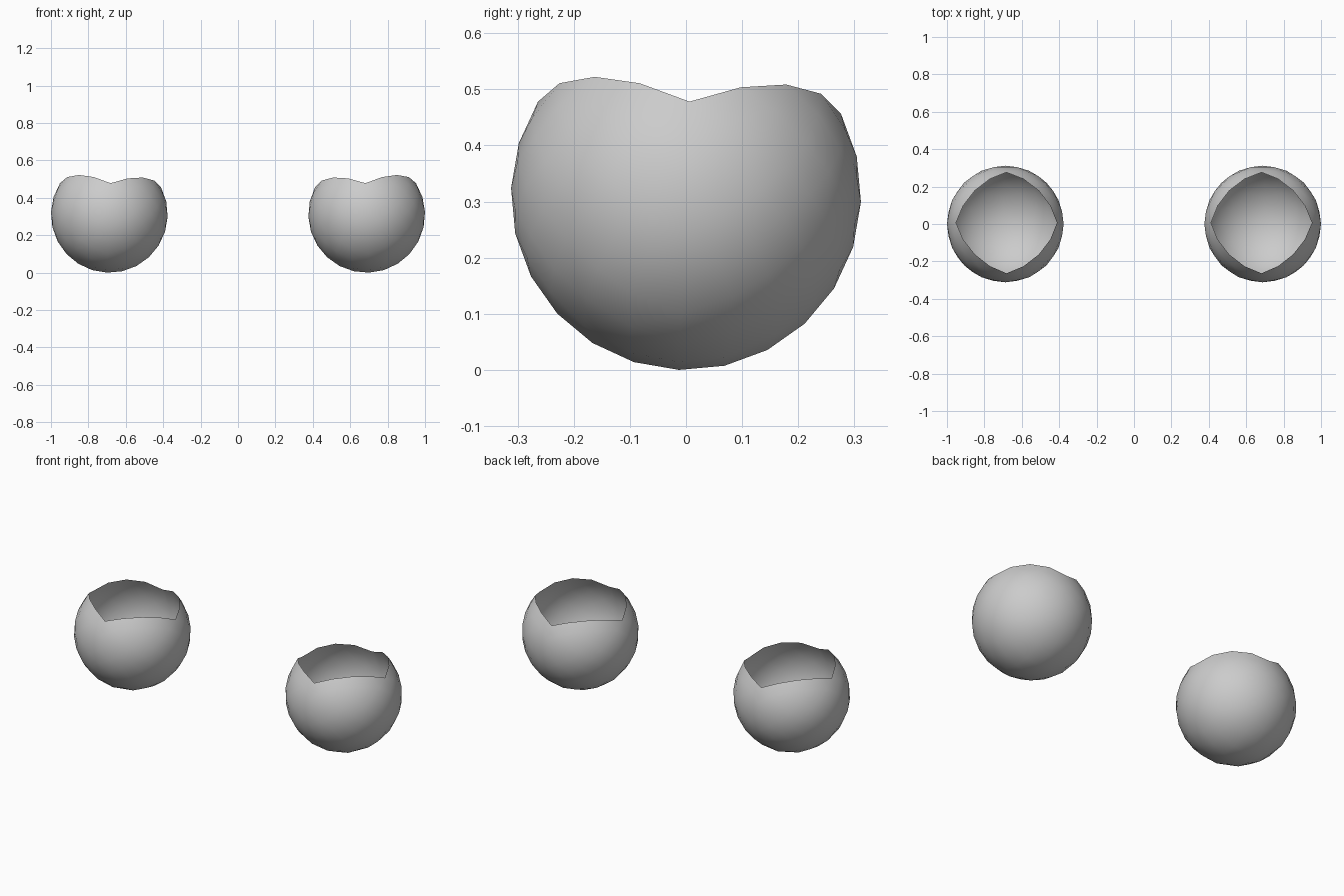
import bpy
import bmesh
from math import radians, sin, cos
from mathutils import Vector, Euler

if "Cube" in bpy.data.objects:
    bpy.data.objects.remove(bpy.data.objects["Cube"])

R = 0.312            # ball radius
CX = 1.0 - R         # distance of each ball from the centre
TILT = radians(2.3)  # openings lean slightly inwards and back


def ring_point(polar, azimuth):
    p, a = radians(polar), radians(azimuth)
    return Vector((sin(p) * cos(a), sin(p) * sin(a), cos(p)))


def open_bowl(name, side):
    """Faceted ball without its four-cornered top panel."""
    bm = bmesh.new()
    top = [bm.verts.new(ring_point(60, 90 * i)) for i in range(4)]
    low = [bm.verts.new(ring_point(120, 90 * i)) for i in range(4)]
    base = bm.verts.new((0, 0, -1))

    # side panels fan out from a middle point, bottom panel from the base
    for i in range(4):
        j = (i + 1) % 4
        mid = bm.verts.new(ring_point(90, 90 * i + 45))
        loop = [low[i], low[j], top[j], top[i]]
        for k in range(4):
            bm.faces.new((loop[k], loop[(k + 1) % 4], mid))
        bm.faces.new((low[j], low[i], base))

    # split every triangle twice and push the points out to the sphere
    for _ in range(2):
        bmesh.ops.subdivide_edges(bm, edges=bm.edges[:], cuts=1, use_grid_fill=True)
        for v in bm.verts:
            v.co.normalize()

    # tilt, scale and place; the left ball mirrors the right one
    turn = Euler((-TILT, -TILT, 0)).to_matrix()
    for v in bm.verts:
        v.co = turn @ v.co * R
        v.co.x *= side
    if side < 0:
        bmesh.ops.reverse_faces(bm, faces=bm.faces[:])
    drop = min(v.co.z for v in bm.verts)

    mesh = bpy.data.meshes.new(name)
    bm.to_mesh(mesh)
    bm.free()
    mesh.shade_smooth()
    obj = bpy.data.objects.new(name, mesh)
    obj.location = (side * CX, 0, -drop)
    bpy.context.collection.objects.link(obj)


open_bowl("right_bowl", 1)
open_bowl("left_bowl", -1)
